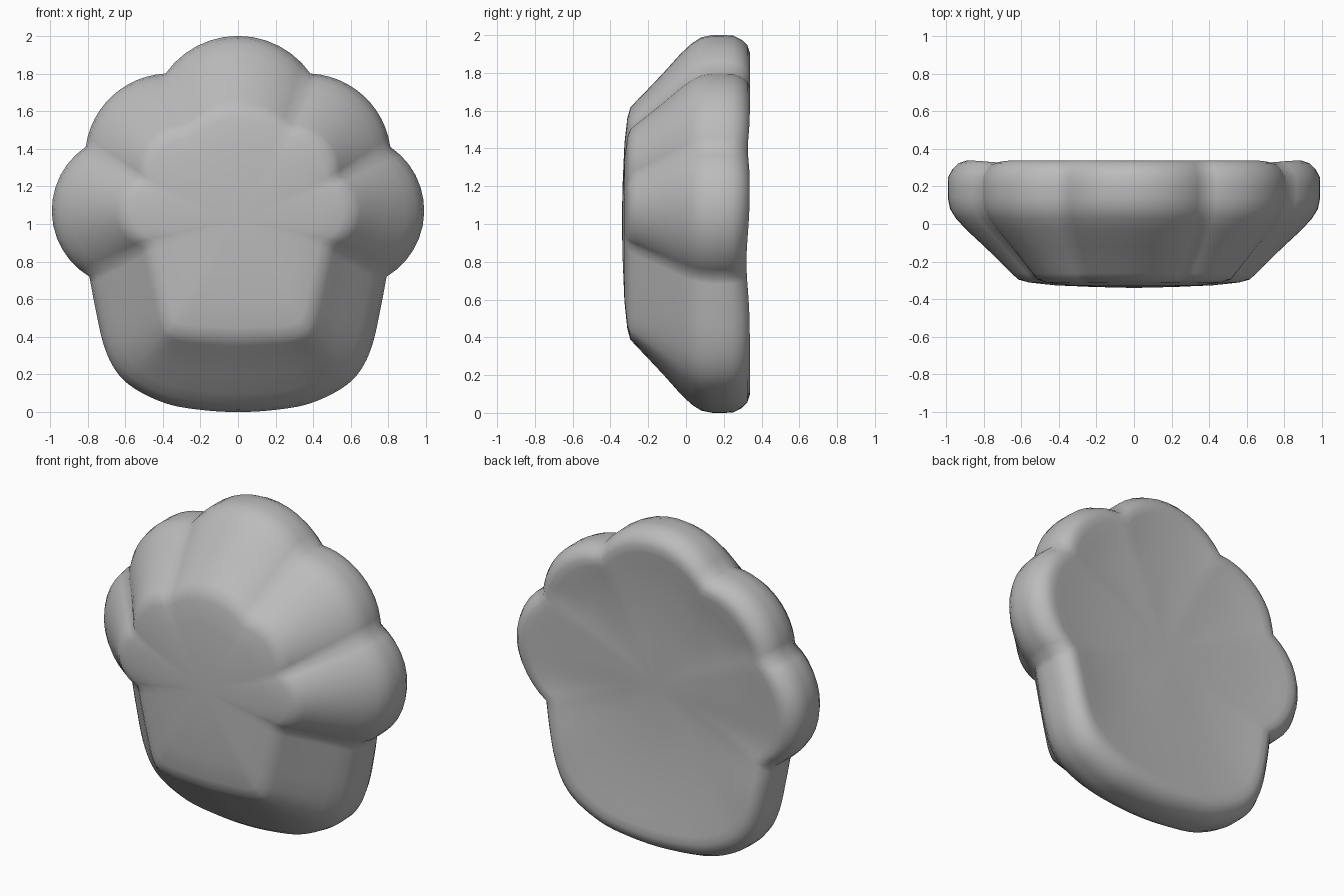
import bpy, bmesh, math
from mathutils import Vector

if "Cube" in bpy.data.objects:
    bpy.data.objects.remove(bpy.data.objects["Cube"])

N = 12  # samples per lobe


def arc(a, m, b, n=N):
    """Circular arc from a through m to b, end point left out."""
    a, m, b = Vector(a), Vector(m), Vector(b)
    d = 2 * (a.x * (m.y - b.y) + m.x * (b.y - a.y) + b.x * (a.y - m.y))
    aa, mm, bb = a.dot(a), m.dot(m), b.dot(b)
    c = Vector(((aa * (m.y - b.y) + mm * (b.y - a.y) + bb * (a.y - m.y)) / d,
                (aa * (b.x - m.x) + mm * (a.x - b.x) + bb * (m.x - a.x)) / d))
    r = (a - c).length
    t0 = math.atan2(a.y - c.y, a.x - c.x)
    t1 = math.atan2(b.y - c.y, b.x - c.x)
    while t1 > t0:
        t1 -= 2 * math.pi
    return [c + r * Vector((math.cos(t0 + (t1 - t0) * i / n),
                            math.sin(t0 + (t1 - t0) * i / n))) for i in range(n)]


def spline(pts, n=4):
    """Smooth curve through the points, end point left out."""
    p = [Vector(q) for q in pts]
    p = [2 * p[0] - p[1]] + p + [2 * p[-1] - p[-2]]
    out = []
    for k in range(1, len(p) - 2):
        a, b, c, d = p[k - 1:k + 3]
        for i in range(n):
            t = i / n
            out.append(0.5 * (2 * b + (c - a) * t + (2 * a - 5 * b + 4 * c - d) * t * t
                              + (3 * b - a - 3 * c + d) * t ** 3))
    return out


def mirrored(pts):
    return [(-x, z) for x, z in reversed(pts)]


def outline(top, upper, side, body):
    """Closed clockwise outline: five lobes and the lower body."""
    out = arc(*top) + arc(*upper) + arc(*side)
    out += spline(body + mirrored(body)[1:])
    return out + arc(*mirrored(side)) + arc(*mirrored(upper))


# widest outline and the smaller outline of the front face
outer = outline([(-.385, 1.80), (0, 2.0), (.385, 1.80)],
                [(.385, 1.80), (.675, 1.675), (.81, 1.41)],
                [(.81, 1.41), (.99, 1.08), (.79, .72)],
                [(.79, .72), (.76, .56), (.715, .36), (.65, .22),
                 (.55, .125), (.38, .045), (.2, .012), (0, 0)])
inner = outline([(-.27, 1.49), (0, 1.6), (.27, 1.49)],
                [(.27, 1.49), (.45, 1.41), (.50, 1.23)],
                [(.50, 1.23), (.60, 1.09), (.47, .90)],
                [(.47, .90), (.43, .72), (.39, .55), (.365, .47),
                 (.33, .43), (.24, .415), (.12, .41), (0, .405)])

centre = Vector((0, 1.02))
rings = []
# front face, gently domed
for k, y in [(.35, -.335), (.7, -.326), (.93, -.311)]:
    rings.append([(centre.lerp(p, k), y) for p in inner])
# sloping flanks out to the rim
for t, y in [(.04, -.295), (.13, -.262), (.25, -.215), (.5, -.12), (.75, -.03),
             (.89, .03), (.97, .08), (1, .14), (1, .2), (.995, .25)]:
    rings.append([(a.lerp(b, t), y) for a, b in zip(inner, outer)])
# rounded back rim and shallow dished back
for k, y in [(.975, .295), (.945, .325), (.905, .338), (.86, .334),
             (.78, .322), (.6, .304), (.3, .29)]:
    ring = []
    for p in outer:
        q = centre.lerp(p, k)
        waist = math.exp(-((q.y - .8) / .2) ** 2) + .6 * math.exp(-((q.y - 1.4) / .1) ** 2)
        ring.append((q, y - .018 * waist))
    rings.append(ring)

bm = bmesh.new()
loops = [[bm.verts.new((p.x, y, p.y)) for p, y in ring] for ring in rings]
n = len(outer)
for a, b in zip(loops, loops[1:]):
    for i in range(n):
        j = (i + 1) % n
        bm.faces.new((a[i], a[j], b[j], b[i]))
for loop, y in ((loops[0], -.34), (loops[-1], .285)):
    tip = bm.verts.new((centre.x, y, centre.y))
    for i in range(n):
        bm.faces.new((loop[i], loop[(i + 1) % n], tip))
bmesh.ops.recalc_face_normals(bm, faces=bm.faces)

mesh = bpy.data.meshes.new("lobed_shell")
bm.to_mesh(mesh)
bm.free()
shell = bpy.data.objects.new("lobed_shell", mesh)
bpy.context.collection.objects.link(shell)

grey = bpy.data.materials.new("plain grey")
grey.diffuse_color = (.5, .5, .5, 1)
grey.use_nodes = True
grey.node_tree.nodes["Principled BSDF"].inputs["Base Color"].default_value = grey.diffuse_color
mesh.materials.append(grey)

bpy.context.view_layer.objects.active = shell
shell.select_set(True)
bpy.ops.object.shade_smooth_by_angle(angle=math.radians(60))
